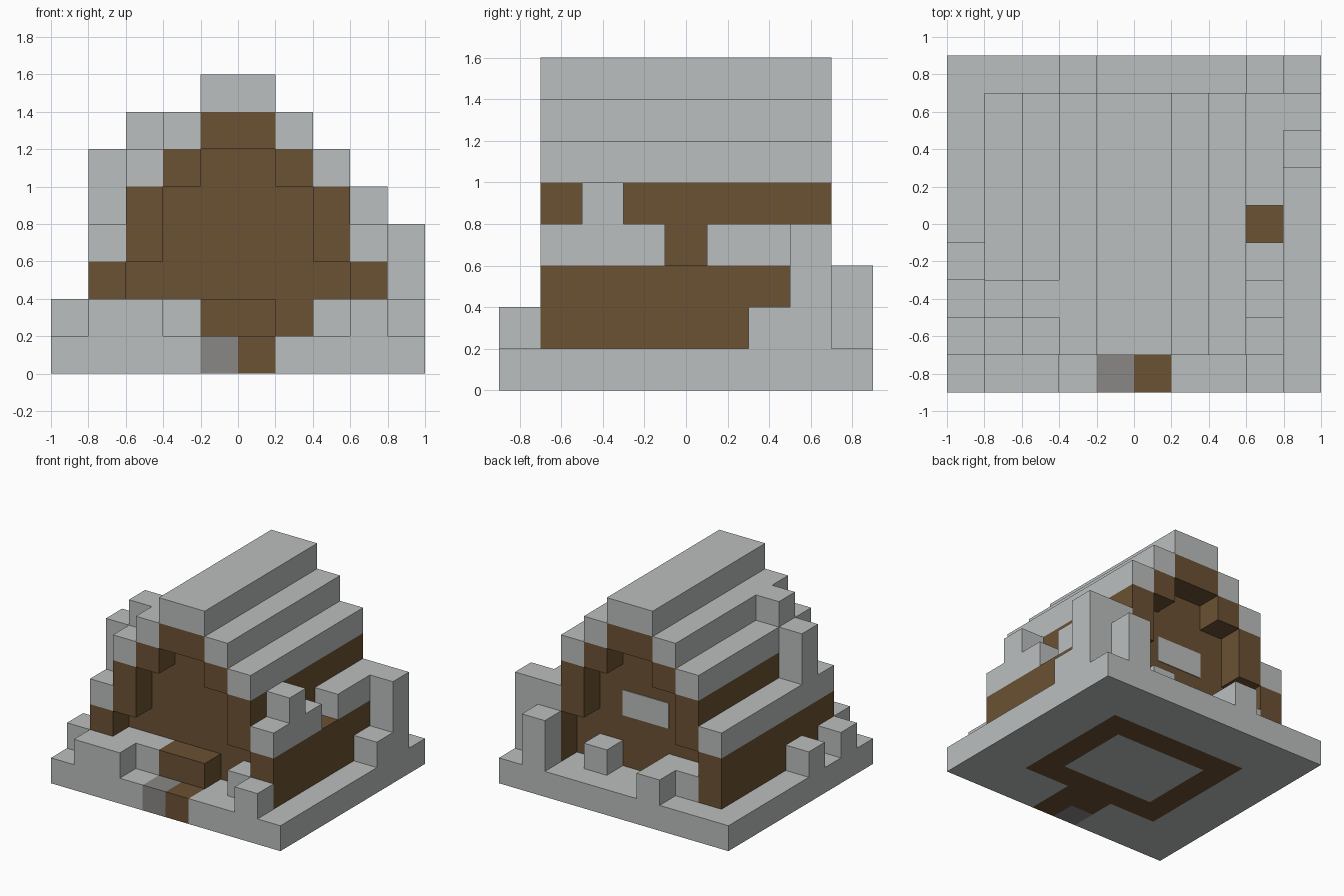
import bpy
import bmesh
from mathutils import Vector

CELL = 0.2
ORIGIN = Vector((-1.0, -0.9, 0.0))

cube = bpy.data.objects.get("Cube")
if cube:
    bpy.data.objects.remove(cube, do_unlink=True)


def material(name, rgb):
    mat = bpy.data.materials.new(name)
    mat.use_nodes = True
    mat.diffuse_color = (*rgb, 1)
    mat.node_tree.nodes["Principled BSDF"].inputs["Base Color"].default_value = (*rgb, 1)
    return mat


PALE = material("pale stone", (0.50, 0.52, 0.52))
WOOD = material("brown wood", (0.147, 0.083, 0.033))
GREY = material("mid grey", (0.254, 0.238, 0.238))


def build(name, mat, boxes):
    """Make one object from boxes given as x, y and z ranges in cells."""
    bm = bmesh.new()
    for xs, ys, zs in boxes:
        lo = Vector((xs[0], ys[0], zs[0])) * CELL + ORIGIN
        hi = Vector((xs[1], ys[1], zs[1])) * CELL + ORIGIN
        for v in bmesh.ops.create_cube(bm, size=1)["verts"]:
            v.co = Vector(hi[n] if v.co[n] > 0 else lo[n] for n in range(3))
    mesh = bpy.data.meshes.new(name)
    bm.to_mesh(mesh)
    bm.free()
    mesh.materials.append(mat)
    obj = bpy.data.objects.new(name, mesh)
    bpy.context.collection.objects.link(obj)
    return obj


def cell(x, y, z, height=1):
    return (x, x + 1), (y, y + 1), (z, z + height)


def mirrored(boxes):
    return boxes + [((10 - xs[1], 10 - xs[0]), ys, zs) for xs, ys, zs in boxes]


FULL = (1, 8)    # length of roof and side walls
INNER = (2, 7)   # length between the recessed gable walls
FLOOR = (0, 1)

# Ground slab, with the foundation ring and path let into it
build("ground", PALE, mirrored([
    ((0, 2), (0, 9), FLOOR),
    ((2, 4), (0, 2), FLOOR),
    ((2, 5), (7, 9), FLOOR),
    ((3, 5), (3, 6), FLOOR),
]))
build("foundation", WOOD, mirrored([
    ((2, 3), INNER, FLOOR),
    ((3, 5), (2, 3), FLOOR),
    ((3, 5), (6, 7), FLOOR),
]))
build("path", WOOD, [((4, 6), (1, 2), FLOOR), cell(5, 0, 0)])
build("path_stone", GREY, [cell(4, 0, 0)])
build("doorstep", WOOD, [((4, 6), (1, 2), (1, 2))])

# Stepped side walls and the beam under the ridge
build("side_walls", WOOD, mirrored([
    ((1, 2), FULL, (1, 3)),
    ((2, 3), FULL, (3, 5)),
    ((3, 4), FULL, (5, 6)),
]))
build("ridge_beam", WOOD, [((4, 6), FULL, (6, 7))])

# Body between the recessed gables
build("gable_walls", WOOD, [
    ((2, 8), INNER, (1, 3)),
    ((3, 7), INNER, (3, 5)),
    ((4, 6), INNER, (5, 6)),
])
build("back_window", PALE, [((4, 6), (7, 7.03), (3, 4))])

# Stepped roof; the lowest step on one side has a gap
build("roof", PALE, mirrored([
    ((2, 3), FULL, (5, 6)),
    ((3, 4), FULL, (6, 7)),
]) + [((4, 6), FULL, (7, 8))])
build("left_eave", PALE, [((8, 9), (1, 4), (3, 4)), ((8, 9), (5, 8), (3, 4))])
build("right_eave", PALE, [((1, 2), FULL, (3, 4))])

# Loose blocks on the roof
build("roof_blocks", PALE, [cell(8, 2, 4), cell(1, 2, 4, 2), cell(2, 2, 6)])

# Drifts and blocks standing on the ground
build("front_blocks", PALE, [
    ((1, 3), (0, 1), (1, 2)),
    ((2, 4), (1, 2), (1, 2)),
    cell(7, 1, 1),
    cell(8, 0, 1),
])
build("back_blocks", PALE, [
    ((2, 4), (7, 8), (1, 2)),
    cell(3, 8, 1),
    cell(6, 7, 1),
    cell(8, 8, 1, 2),
])
build("right_blocks", PALE, [cell(0, 1, 1), cell(0, 3, 1)])
build("left_blocks", PALE, [cell(9, 6, 1), cell(9, 7, 1, 3)])
